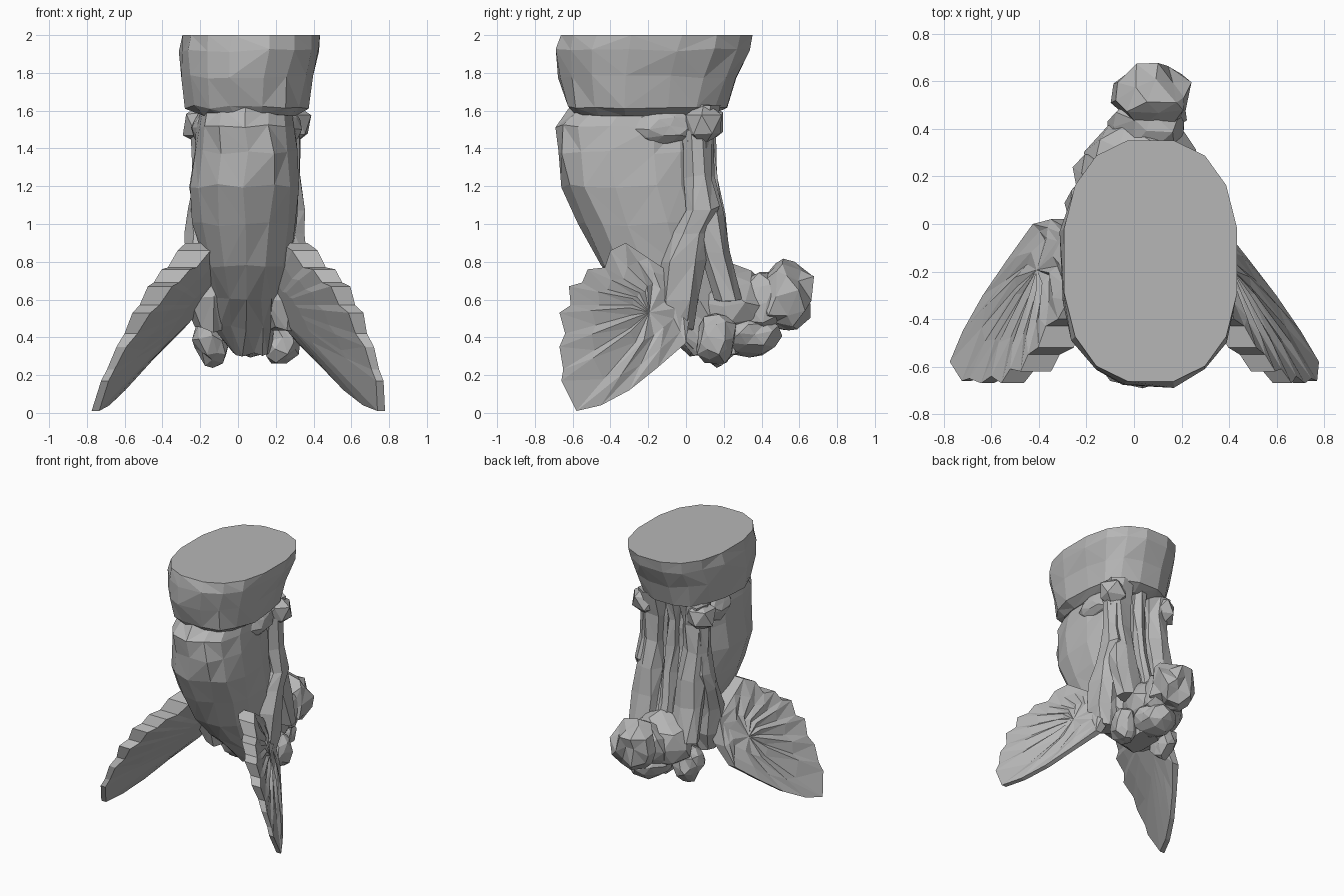
import bpy, bmesh, math, random
from mathutils import Vector

cube = bpy.data.objects.get("Cube")
if cube:
    bpy.data.objects.remove(cube, do_unlink=True)

stone = bpy.data.materials.new("plain grey")
stone.use_nodes = True
GREY = (0.47, 0.47, 0.47, 1)
stone.diffuse_color = GREY
stone.node_tree.nodes["Principled BSDF"].inputs["Base Color"].default_value = GREY
random.seed(4)


def wobble(co, amount):
    return co + Vector([random.uniform(-amount, amount) for _ in range(3)])


def finish(name, bm):
    bmesh.ops.recalc_face_normals(bm, faces=bm.faces)
    mesh = bpy.data.meshes.new(name)
    bm.to_mesh(mesh)
    bm.free()
    mesh.materials.append(stone)
    obj = bpy.data.objects.new(name, mesh)
    bpy.context.collection.objects.link(obj)
    return obj


def rounded(value):
    """Fuller than a plain circle, so that rings look slightly boxy."""
    return math.copysign(abs(value) ** 0.82, value)


def loft(name, rows, sides, jitter, flat_top=False):
    """Join rounded rings given as z, x min, x max, y min, y max."""
    bm = bmesh.new()
    rings = []
    for z, x0, x1, y0, y1 in rows:
        ring = []
        for i in range(sides):
            a = math.tau * (i + 0.5) / sides
            co = Vector(((x0 + x1) / 2 + (x1 - x0) / 2 * rounded(math.cos(a)),
                         (y0 + y1) / 2 + (y1 - y0) / 2 * rounded(math.sin(a)), z))
            last = flat_top and z == rows[-1][0]
            ring.append(bm.verts.new(co if last else wobble(co, jitter)))
        rings.append(ring)
    for low, high in zip(rings, rings[1:]):
        for i in range(sides):
            j = (i + 1) % sides
            a, b, c, d = low[i], low[j], high[j], high[i]
            # alternate the diagonals for a chiselled look
            if random.random() < 0.5:
                bm.faces.new((a, b, c)), bm.faces.new((a, c, d))
            else:
                bm.faces.new((a, b, d)), bm.faces.new((b, c, d))
    bm.faces.new(rings[0])
    bm.faces.new(rings[-1])
    return finish(name, bm)


def lump(name, centre, radii, jitter=0.1, detail=2):
    """Rough faceted boulder."""
    bm = bmesh.new()
    bmesh.ops.create_icosphere(bm, subdivisions=detail, radius=1)
    for v in bm.verts:
        v.co = wobble(v.co, jitter)
        v.co = Vector(c + r * p for c, r, p in zip(centre, radii, v.co))
    return finish(name, bm)


def fin(name, side, plane, thick):
    """Swept plate: jagged front, ribs fanning from the root, thick inner side."""
    outline = [(0.02, 0.52), (-0.02, 0.7), (-0.2, 0.82), (-0.32, 0.9),
               (-0.4, 0.86), (-0.43, 0.77), (-0.52, 0.76), (-0.55, 0.69),
               (-0.62, 0.67), (-0.61, 0.57), (-0.67, 0.53), (-0.64, 0.42),
               (-0.67, 0.35), (-0.65, 0.23), (-0.66, 0.17), (-0.58, 0.01),
               (-0.45, 0.04), (-0.3, 0.12), (-0.15, 0.24), (0.0, 0.37)]
    a, b, c = plane
    root = (-0.1, 0.57)
    bm = bmesh.new()

    def sheet(inner):
        loops = []
        for scale, depth in ((1, 0), (0.7, 0.6), (0.35, 1)):
            loop = []
            for i, point in enumerate(outline):
                y, z = (r + (p - r) * scale for r, p in zip(root, point))
                x = a + b * y + c * z
                if inner:
                    x -= 0.02 + thick * max(0, z - 0.3) + 0.06 * depth
                else:
                    x += 0.02 + 0.01 * (-1) ** i * (scale < 1)
                loop.append(bm.verts.new((side * x, y, z)))
            loops.append(loop)
        return loops

    outer, inner = sheet(False), sheet(True)
    n = len(outline)
    for i in range(n):
        j = (i + 1) % n
        bm.faces.new((outer[0][i], outer[0][j], inner[0][j], inner[0][i]))
        for loops in (outer, inner):
            for big, small in zip(loops, loops[1:]):
                bm.faces.new((big[i], big[j], small[j]))
                bm.faces.new((big[i], small[j], small[i]))
    for loops in (outer, inner):
        bmesh.ops.poke(bm, faces=[bm.faces.new(loops[-1])])
    return finish(name, bm)


# Broad head slab with a flat top and a tapered underside
loft("head", [(1.58, -0.22, 0.31, -0.6, 0.14), (1.62, -0.28, 0.37, -0.64, 0.22),
              (1.78, -0.3, 0.4, -0.68, 0.28), (1.92, -0.31, 0.435, -0.69, 0.34),
              (2.0, -0.3, 0.44, -0.67, 0.36)], 16, 0.01, True)

# Main body, narrowing into a keel at the bottom
loft("body", [(0.31, -0.02, 0.17, 0.02, 0.3), (0.45, -0.12, 0.2, -0.12, 0.3),
              (0.6, -0.14, 0.22, -0.3, 0.27), (0.78, -0.19, 0.27, -0.46, 0.2),
              (1.0, -0.24, 0.31, -0.56, 0.14), (1.2, -0.26, 0.33, -0.65, 0.1),
              (1.38, -0.23, 0.32, -0.68, 0.1), (1.52, -0.22, 0.3, -0.69, 0.1),
              (1.62, -0.2, 0.28, -0.6, 0.12)], 14, 0.012)

# Ridged columns down the back
for name, x, w in (("right_back_column", -0.14, 0.1), ("middle_back_rib", 0.04, 0.05),
                   ("left_back_column", 0.22, 0.1)):
    loft(name, [(z, x - w * k, x + w * k, y - 0.1, y + 0.07)
                for z, k, y in ((0.6, 1.2, 0.24), (0.85, 1.1, 0.17), (1.05, 1, 0.13),
                                (1.25, 0.9, 0.09), (1.45, 1, 0.08), (1.62, 1.1, 0.11))],
         7, 0.014)

# Side fins
fin("left_fin", 1, (0.46, -0.52, -0.31), 0.17)
fin("right_fin", -1, (0.58, -0.31, -0.47), 0.24)

# Flanks flowing into the fins, and knobs, on both sides of the body's middle
for label, side in (("left", 1), ("right", -1)):
    mid = 0.045
    rows = []
    for z, x, y, w in ((0.44, 0.2, -0.04, 0.08), (0.6, 0.2, -0.05, 0.13),
                       (0.8, 0.2, -0.02, 0.12), (0.95, 0.22, 0.03, 0.1),
                       (1.08, 0.22, 0.08, 0.09), (1.25, 0.21, 0.07, 0.07),
                       (1.5, 0.2, 0.06, 0.08)):
        x = mid + side * x
        rows.append((z, x - w, x + w, y - w, y + w))
    loft(label + "_flank", rows, 7, 0.016)
    lump(label + "_neck_knob", (mid + side * 0.23, 0.09, 1.53), (0.12, 0.11, 0.11), 0.12, 1)
    lump(label + "_cheek", (mid + side * 0.21, -0.13, 1.51), (0.08, 0.17, 0.1))
    lump(label + "_lower_lobe", (mid + side * 0.18, 0.16, 0.39), (0.1, 0.11, 0.14), 0.15)

# Tail reaching back to a knotted end
lump("tail_root", (0.03, 0.25, 0.57), (0.24, 0.2, 0.2))
lump("tail_neck", (0.06, 0.39, 0.58), (0.17, 0.15, 0.18), 0.12)
lump("tail_underside", (0.08, 0.33, 0.42), (0.16, 0.17, 0.12), 0.12)
lump("tail_knot", (0.07, 0.53, 0.62), (0.17, 0.15, 0.19), 0.18)
